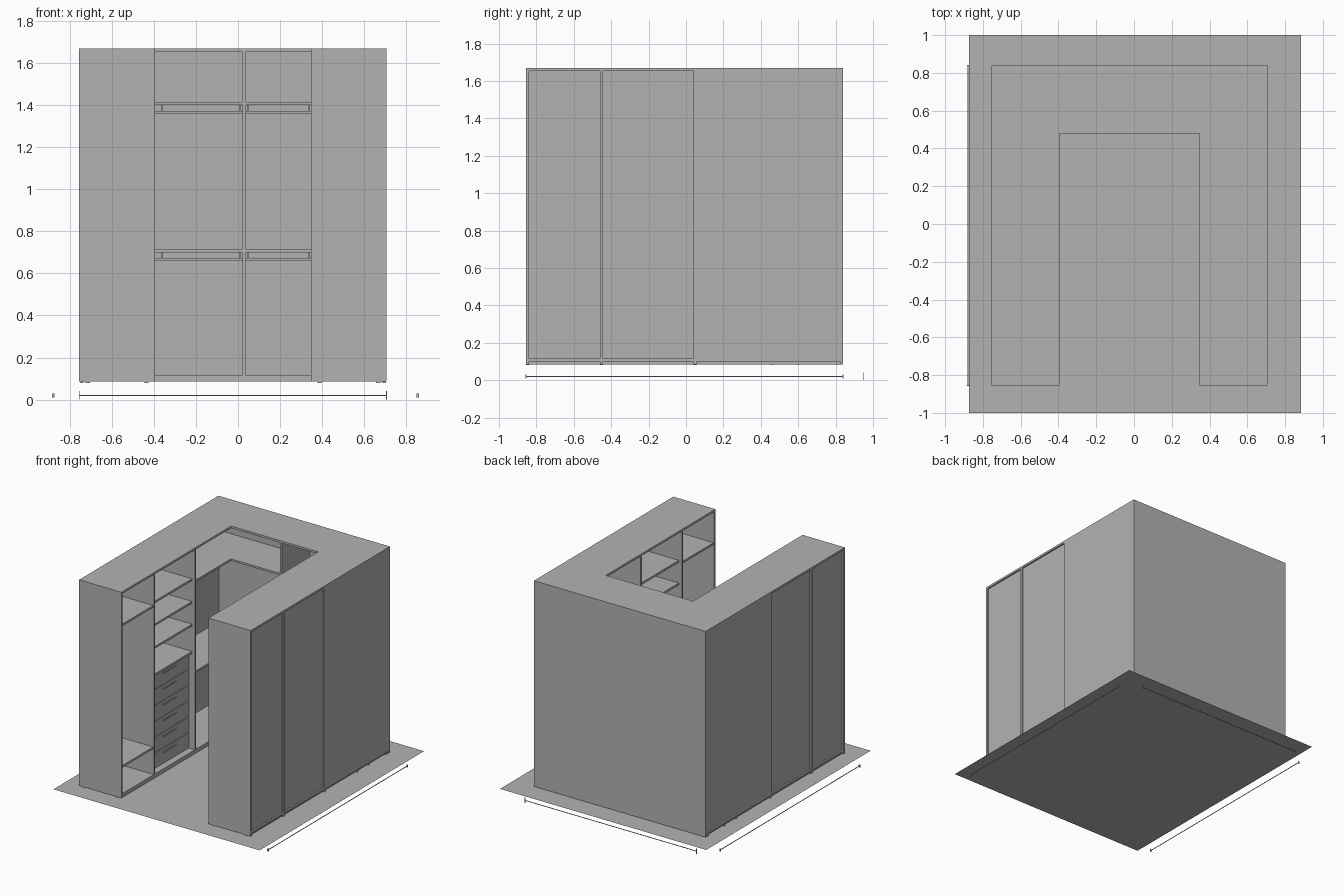
import bpy
import bmesh

cube = bpy.data.objects.get("Cube")
if cube:
    bpy.data.objects.remove(cube)

mat = bpy.data.materials.new("plain grey")
mat.use_nodes = True
GREY = (0.45, 0.45, 0.45, 1)
mat.diffuse_color = GREY
mat.node_tree.nodes["Principled BSDF"].inputs["Base Color"].default_value = GREY

# Overall layout
X0, X1, Y0, Y1 = -0.755, 0.707, -0.855, 0.84
DEPTH, T = 0.36, 0.016
FLOOR, BASE, TOP = 0.08, 0.085, 1.67
UPRIGHTS = (Y0, -0.46, 0.04)


def prism(name, outline, z0, z1):
    """Extrude a flat outline between two heights."""
    bm = bmesh.new()
    face = bm.faces.new([bm.verts.new((x, y, z0)) for x, y in outline])
    if z1 > z0:
        made = bmesh.ops.extrude_face_region(bm, geom=[face])["geom"]
        verts = [v for v in made if isinstance(v, bmesh.types.BMVert)]
        bmesh.ops.translate(bm, verts=verts, vec=(0, 0, z1 - z0))
        bmesh.ops.recalc_face_normals(bm, faces=bm.faces)
    mesh = bpy.data.meshes.new(name)
    bm.to_mesh(mesh)
    bm.free()
    mesh.materials.append(mat)
    obj = bpy.data.objects.new(name, mesh)
    bpy.context.collection.objects.link(obj)
    return obj


def box(name, xa, xb, ya, yb, za, zb):
    xa, xb = sorted((xa, xb))
    return prism(name, [(xa, ya), (xb, ya), (xb, yb), (xa, yb)], za, zb)


def u_board(name, start, z0, z1, edge=0.0):
    """Board running round three sides, open to the front."""
    a, b, c = X0 + DEPTH - edge, X1 - DEPTH + edge, Y1 - DEPTH + edge
    e = edge
    prism(name, [(X0 + e, start), (a, start), (a, c), (b, c), (b, start),
                 (X1 - e, start), (X1 - e, Y1 - e), (X0 + e, Y1 - e)], z0, z1)


# Floor sheet
box("floor", -0.873, 0.885, -1, 1, FLOOR, FLOOR)

# Top, bottom and wrap-around shelves
u_board("top_board", Y0, TOP - T, TOP)
u_board("bottom_board", Y0, 0.1, 0.115)
for n, z in (("upper", 1.4), ("lower", 0.7)):
    u_board(n + "_corner_shelf", UPRIGHTS[2] + T, z, z + 0.015, 0.004)

# Back wall, its inner divider and plinth
box("back_wall", X0, X1, Y1 - T, Y1, BASE, TOP)
box("back_divider", 0.022, 0.038, Y1 - DEPTH, Y1 - T, BASE, TOP - T)
box("back_plinth", X0 + DEPTH - T, X1 - DEPTH + T,
    Y1 - DEPTH, Y1 - DEPTH + T, BASE, 0.1)

# Hanging rails with brackets
for n, z in (("upper", 1.36), ("lower", 0.66)):
    for side, xa, xb in (("right", X0 + T, 0.022), ("left", 0.038, X1 - T)):
        box(f"{n}_{side}_rail", xa, xb, 0.65, 0.66, z, z + 0.01)
    for i, x in enumerate((-0.365, 0.006, 0.045, 0.335)):
        box(f"{n}_rail_bracket_{i}", x, x + 0.008, 0.65, 0.66, z + 0.01, z + 0.04)

# Two mirrored side runs: u is the distance in from the outer wall
for side, origin, sign in (("right", X0, 1), ("left", X1, -1)):
    def part(name, ua, ub, ya, yb, za, zb):
        box(f"{side}_{name}", origin + sign * ua, origin + sign * ub, ya, yb, za, zb)

    # Uprights on small feet
    for i, y in enumerate(UPRIGHTS):
        part(f"upright_{i}", 0, DEPTH, y, y + T, BASE, TOP - T)
        for j, u in enumerate((0.03, 0.31)):
            part(f"foot_{i}_{j}", u, u + 0.02, y, y + T, FLOOR, BASE)

    # Outer panels: two recessed bays and one flush corner bay
    for i in (0, 1):
        part(f"outer_panel_{i}", 0.012, 0.018,
             UPRIGHTS[i] + T, UPRIGHTS[i + 1], 0.1, TOP - T)
    part("corner_outer_panel", 0, T, UPRIGHTS[2] + T, Y1 - T, 0.1, TOP - T)
    part("outer_plinth", 0.012, 0.018, Y0 + T, Y1 - T, BASE, 0.1)
    part("inner_plinth", DEPTH - T, DEPTH, Y0 + T, Y1 - DEPTH, BASE, 0.1)
    for i, y in enumerate((0.45, 0.59, 0.8)):
        part(f"corner_foot_{i}", 0.005, 0.02, y, y + T, FLOOR, BASE)

    # Front bay shelves
    for i, z in enumerate((0.31, 1.4)):
        part(f"front_shelf_{i}", 0.018, DEPTH - 0.006,
             UPRIGHTS[0] + T, UPRIGHTS[1], z, z + T)

    # Middle bay shelves above a stack of drawers
    ya, yb = UPRIGHTS[1] + T, UPRIGHTS[2]
    for i, z in enumerate((0.85, 1.06, 1.235, 1.41)):
        part(f"middle_shelf_{i}", 0.018, DEPTH - 0.025, ya, yb, z, z + T)
    count, pitch = 6, 0.122
    for i in range(count):
        z = 0.117 + i * pitch
        part(f"drawer_{i}", 0.03, DEPTH - 0.05, ya + 0.002, yb - 0.002,
             z, z + pitch - 0.005)
        part(f"drawer_handle_{i}", DEPTH - 0.05, DEPTH - 0.044,
             ya + 0.16, yb - 0.16, z + 0.085, z + 0.09)

# Thin measuring lines with end ticks, below the floor level
W = 0.002
for name, x in (("right", -0.879), ("left", 0.855)):
    box(name + "_measure_line", x - W, x + W, Y0, Y1, 0.018, 0.022)
    for i, y in enumerate((Y0, Y1)):
        box(f"{name}_measure_tick_{i}", x - 0.006, x + 0.006, y - W, y + W, 0.01, 0.03)
box("back_measure_line", X0, X1, 0.95 - W, 0.95 + W, 0.018, 0.022)
for i, x in enumerate((X0, X1)):
    box(f"back_measure_tick_{i}", x - W, x + W, 0.95 - W, 0.95 + W, 0, 0.04)
